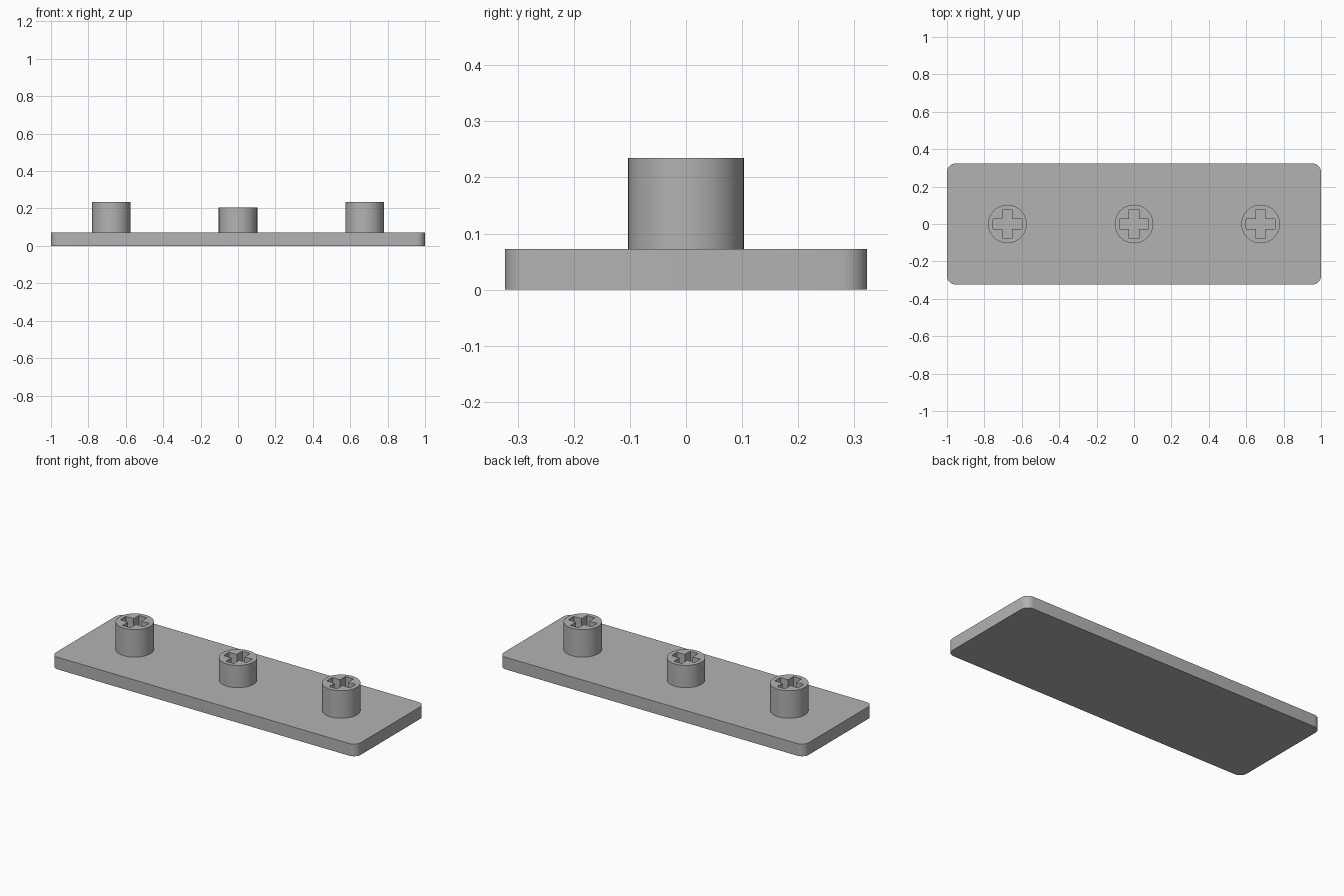
import bpy
from math import sin, cos, pi, radians

PLATE_X, PLATE_Y, PLATE_TOP = 1.0, 0.323, 0.072
CORNER = 0.045
POST_RADIUS = 0.103
ARM, HALF_SLOT = 0.077, 0.026
SINK = 0.01

cube = bpy.data.objects.get("Cube")
if cube:
    bpy.data.objects.remove(cube, do_unlink=True)

grey = bpy.data.materials.new("grey plastic")
grey.use_nodes = True
colour = (0.45, 0.45, 0.45, 1)
grey.diffuse_color = colour
grey.node_tree.nodes["Principled BSDF"].inputs["Base Color"].default_value = colour


def arc(cx, cy, r, start, end, steps):
    angles = [start + (end - start) * i / steps for i in range(steps + 1)]
    return [(cx + r * cos(a), cy + r * sin(a)) for a in angles]


def extrude_outlines(name, outlines, x, bottom, top):
    """Fill closed outlines (inner ones become holes) and extrude them upwards."""
    curve = bpy.data.curves.new(name, "CURVE")
    curve.dimensions = "2D"
    curve.fill_mode = "BOTH"
    curve.extrude = (top - bottom) / 2
    for points in outlines:
        spline = curve.splines.new("POLY")
        spline.points.add(len(points) - 1)
        for p, (px, py) in zip(spline.points, points):
            p.co = (px, py, 0, 1)
        spline.use_cyclic_u = True
    obj = bpy.data.objects.new(name, curve)
    obj.location = (x, 0, (top + bottom) / 2)
    bpy.context.collection.objects.link(obj)
    bpy.ops.object.select_all(action="DESELECT")
    obj.select_set(True)
    bpy.context.view_layer.objects.active = obj
    bpy.ops.object.convert(target="MESH")
    obj = bpy.context.object
    obj.data.materials.clear()
    obj.data.materials.append(grey)
    # Weld the caps to the walls and make the normals point outwards
    bpy.ops.object.mode_set(mode="EDIT")
    bpy.ops.mesh.select_all(action="SELECT")
    bpy.ops.mesh.remove_doubles(threshold=0.0001)
    bpy.ops.mesh.normals_make_consistent(inside=False)
    bpy.ops.object.mode_set(mode="OBJECT")
    bpy.ops.object.shade_smooth_by_angle(angle=radians(30))
    return obj


# Base plate with rounded corners
plate = []
for i, (sx, sy) in enumerate([(1, 1), (-1, 1), (-1, -1), (1, -1)]):
    plate += arc(sx * (PLATE_X - CORNER), sy * (PLATE_Y - CORNER), CORNER,
                 i * pi / 2, (i + 1) * pi / 2, 8)
extrude_outlines("base_plate", [plate], 0, 0, PLATE_TOP)

# Round posts with a cross-shaped socket
circle = arc(0, 0, POST_RADIUS, 0, 2 * pi, 64)[:-1]
cross = []
for i in range(4):
    c, s = cos(i * pi / 2), sin(i * pi / 2)
    for px, py in [(ARM, -HALF_SLOT), (ARM, HALF_SLOT), (HALF_SLOT, HALF_SLOT)]:
        cross.append((px * c - py * s, px * s + py * c))
for name, x, top in [("right_post", -0.677, 0.235),
                     ("middle_post", 0, 0.204),
                     ("left_post", 0.677, 0.235)]:
    extrude_outlines(name, [circle, cross], x, PLATE_TOP - SINK, top)
